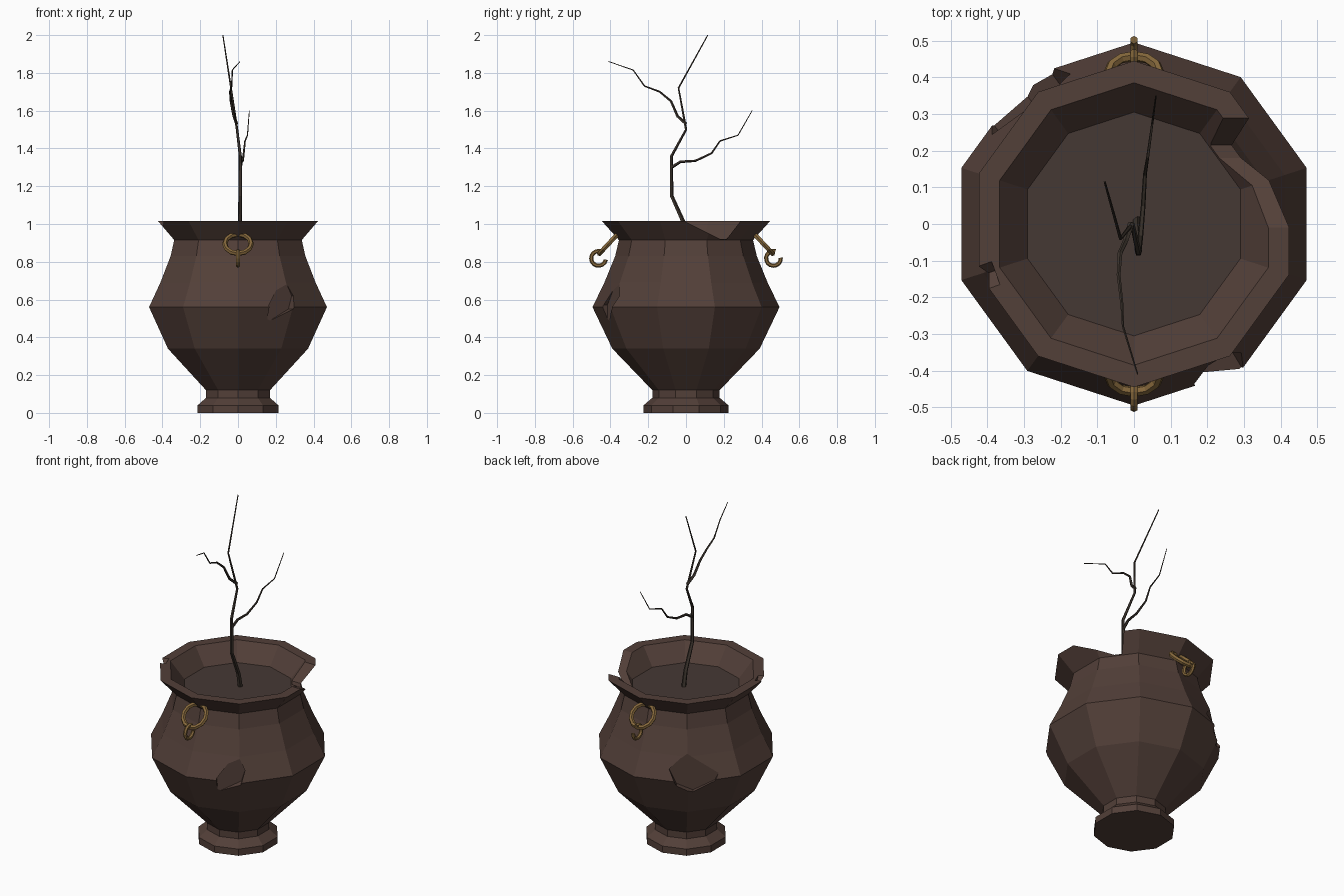
import bpy, bmesh, math
from mathutils import Vector, Matrix

if "Cube" in bpy.data.objects:
    bpy.data.objects.remove(bpy.data.objects["Cube"])


def material(name, rgb):
    m = bpy.data.materials.new(name)
    m.diffuse_color = (*rgb, 1)
    m.use_nodes = True
    m.node_tree.nodes["Principled BSDF"].inputs["Base Color"].default_value = m.diffuse_color
    return m


CLAY = material("clay", (0.085, 0.05, 0.04))
SOIL = material("soil", (0.06, 0.04, 0.034))
BRASS = material("brass", (0.24, 0.14, 0.045))
BARK = material("bark", (0.045, 0.034, 0.026))


def finish(name, bm, *mats):
    bmesh.ops.recalc_face_normals(bm, faces=bm.faces)
    me = bpy.data.meshes.new(name)
    bm.to_mesh(me)
    bm.free()
    for m in mats:
        me.materials.append(m)
    ob = bpy.data.objects.new(name, me)
    bpy.context.collection.objects.link(ob)
    return ob


def skin(bm, rings, closed=False):
    """Join successive vertex rings with quads; cap the ends unless closed."""
    n = len(rings[0])
    pairs = list(zip(rings, rings[1:])) + ([(rings[-1], rings[0])] if closed else [])
    for a, b in pairs:
        for i in range(n):
            j = (i + 1) % n
            bm.faces.new((a[i], a[j], b[j], b[i]))
    if not closed:
        bm.faces.new(rings[0][::-1])
        return bm.faces.new(rings[-1])


def prism(name, pts, angle, r0, r1):
    """Outline in (tangent, z), extruded outward along a compass angle."""
    bm = bmesh.new()
    rot = Matrix.Rotation(math.radians(angle), 3, 'Z')
    skin(bm, [[bm.verts.new(rot @ Vector((r, t, z))) for t, z in pts] for r in (r0, r1)])
    return finish(name, bm, CLAY)


# Ten-sided pot: foot, belly, flared rim, inner slope down to the soil
profile = [(.225, 0), (.225, .04), (.178, .08), (.178, .12), (.39, .34), (.495, .56),
           (.432, .69), (.375, .83), (.355, .915), (.445, 1.015), (.385, 1.015), (.305, .915)]
bm = bmesh.new()
rings = []
for r, z in profile:
    rings.append([bm.verts.new((r * math.cos(a), r * math.sin(a), z))
                  for a in (math.radians(18 + 36 * k) for k in range(10))])
skin(bm, rings).material_index = 1
pot = finish("pot", bm, CLAY, SOIL)

# Broken rim notch, small rim chip and two belly dents
cutters = [
    prism("rim_notch", [(-.04, 1.03), (.06, .98), (.18, .92), (.215, .92), (.30, 1.03)], 0, .21, .6),
    prism("rim_chip", [(-.05, 1.03), (-.01, .985), (.05, 1.03)], 200, .40, .6),
    prism("front_dent", [(-.08, .48), (.05, .55), (.07, .62), (.04, .68), (-.01, .67), (-.085, .57)],
          -59, .435, .7),
    prism("back_dent", [(-.1, .62), (.02, .735), (.07, .69), (.2, .65), (.15, .55), (.03, .49), (-.06, .53)],
          126, .425, .7),
]
bpy.context.view_layer.objects.active = pot
for c in cutters:
    mod = pot.modifiers.new(c.name, 'BOOLEAN')
    mod.operation, mod.solver, mod.object = 'DIFFERENCE', 'EXACT', c
    bpy.ops.object.modifier_apply(modifier=mod.name)
    bpy.data.objects.remove(c)


def ring(name, centre, u, v, radius, tube, start=0, sweep=360, steps=12):
    """Round-tube ring, or open C, in the plane of u and v."""
    bm = bmesh.new()
    c, u, v = Vector(centre), Vector(u).normalized(), Vector(v).normalized()
    w = u.cross(v)
    closed = sweep == 360
    loops = []
    for i in range(steps if closed else steps + 1):
        a = math.radians(start + sweep * i / steps)
        d = u * math.cos(a) + v * math.sin(a)
        loops.append([bm.verts.new(c + d * (radius + tube * math.cos(b)) + w * tube * math.sin(b))
                      for b in (math.tau * k / 6 for k in range(6))])
    skin(bm, loops, closed)
    return finish(name, bm, BRASS)


# Brass handle rings with an open hanging link, front and back
for side, s in (("front", -1), ("back", 1)):
    ring(side + "_handle_ring", (0, s * .41, .895), (1, 0, 0), (0, s * .68, -.73), .07, .014)
    ring(side + "_hanging_link", (0, s * .463, .818), (0, 1, 0), (0, 0, 1), .039, .011,
         60 if s < 0 else 75, 290)


def branch(name, pts, r0, r1):
    """Tapered five-sided tube along a path."""
    bm = bmesh.new()
    pts = [Vector(p) for p in pts]
    loops = []
    for i, p in enumerate(pts):
        d = (pts[min(i + 1, len(pts) - 1)] - pts[max(i - 1, 0)]).normalized()
        u = d.cross(Vector((1, 0, 0))).normalized()
        v = d.cross(u)
        r = r0 + (r1 - r0) * i / (len(pts) - 1)
        loops.append([bm.verts.new(p + r * (u * math.cos(a) + v * math.sin(a)))
                      for a in (math.tau * k / 5 for k in range(5))])
    skin(bm, loops)
    return finish(name, bm, BARK)


# Dead sapling
branch("trunk", [(.01, .01, .9), (.01, -.01, 1.0), (.012, -.077, 1.15), (.012, -.077, 1.36),
                 (-.005, 0, 1.5), (-.037, -.04, 1.72), (-.08, .115, 2.0)], .014, .003)
branch("right_branch", [(.012, -.077, 1.3), (.018, -.03, 1.33), (.025, .05, 1.335), (.03, .135, 1.375),
                        (.037, .18, 1.44), (.05, .275, 1.47), (.06, .35, 1.6)], .009, .002)
branch("left_branch", [(-.008, 0, 1.53), (-.022, -.045, 1.57), (-.038, -.08, 1.65), (-.042, -.14, 1.7),
                       (-.033, -.22, 1.73), (-.03, -.28, 1.815), (.01, -.41, 1.86)], .009, .002)
